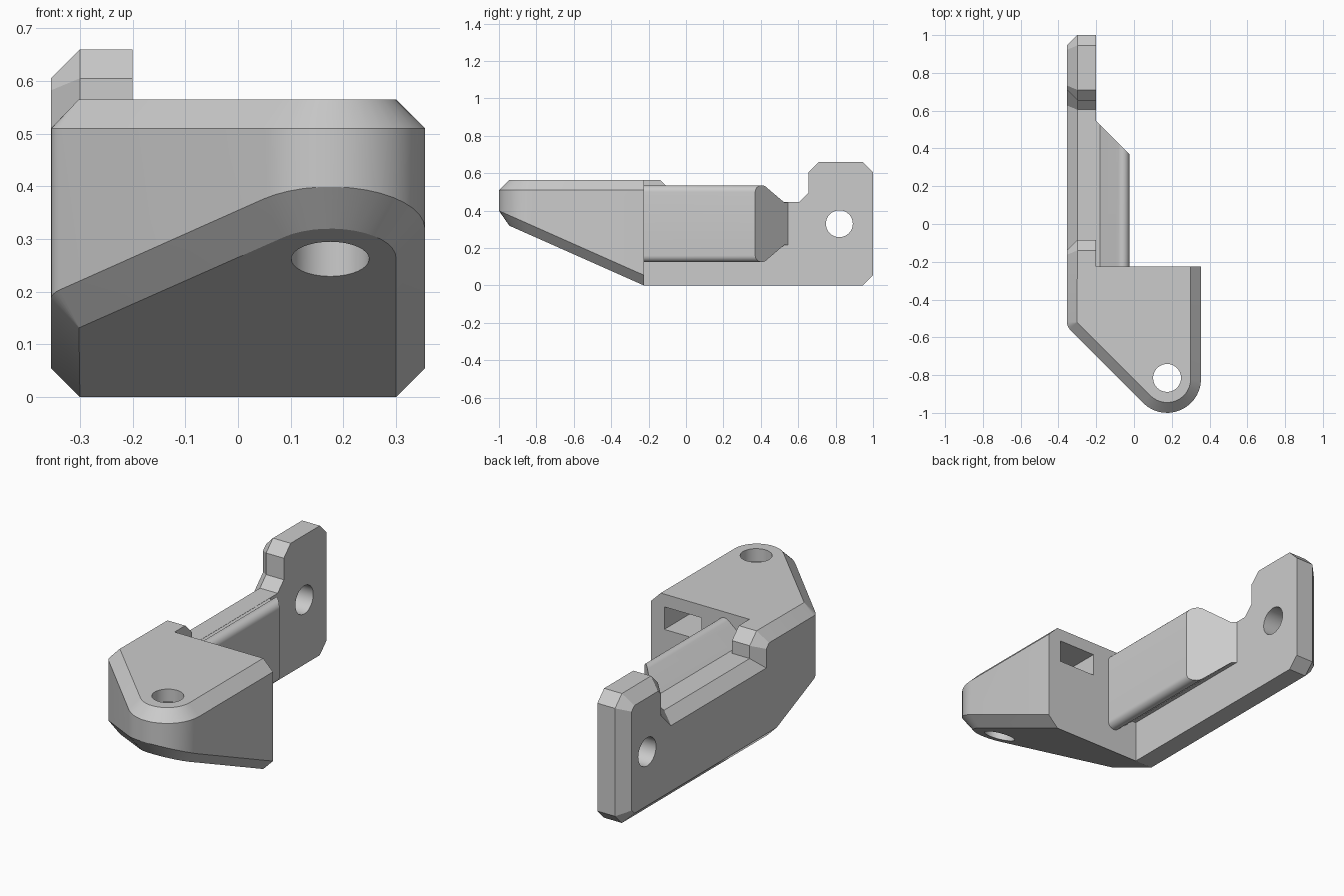
import bpy, bmesh
from math import sin, cos, radians
from mathutils import Vector

if "Cube" in bpy.data.objects:
    bpy.data.objects.remove(bpy.data.objects["Cube"])

C = 0.055          # edge chamfer
BACK = -0.225      # rear face of the corner block
TOP = 0.565


def loft(name, rings):
    """Closed solid through rings holding equal numbers of points."""
    bm = bmesh.new()
    vs = [[bm.verts.new(p) for p in r] for r in rings]
    n = len(rings[0])
    for a, b in zip(vs, vs[1:]):
        for i in range(n):
            j = (i + 1) % n
            bm.faces.new((a[i], a[j], b[j], b[i]))
    bm.faces.new(vs[0][::-1])
    bm.faces.new(vs[-1])
    bmesh.ops.recalc_face_normals(bm, faces=bm.faces)
    me = bpy.data.meshes.new(name)
    bm.to_mesh(me)
    bm.free()
    ob = bpy.data.objects.new(name, me)
    bpy.context.collection.objects.link(ob)
    return ob


def arc(cx, cy, r, a0, a1, n):
    return [(cx + r * cos(radians(a0 + (a1 - a0) * i / n)),
             cy + r * sin(radians(a0 + (a1 - a0) * i / n))) for i in range(n + 1)]


def inset(pts, dists):
    """Mitred inset of a counter-clockwise outline; dists[i] is for edge i -> i+1."""
    out, n = [], len(pts)
    P = [Vector(p) for p in pts]
    for i in range(n):
        d0 = (P[i] - P[i - 1]).normalized()
        d1 = (P[(i + 1) % n] - P[i]).normalized()
        n0, n1 = Vector((-d0.y, d0.x)), Vector((-d1.y, d1.x))
        a, b = dists[i - 1], dists[i]
        det = n0.x * n1.y - n0.y * n1.x
        out.append((P[i].x + (a * n1.y - b * n0.y) / det,
                    P[i].y + (b * n0.x - a * n1.x) / det))
    return out


def combine(target, tool, op):
    m = target.modifiers.new(op.lower(), 'BOOLEAN')
    m.operation, m.solver, m.object = op, 'EXACT', tool
    bpy.context.view_layer.objects.active = target
    bpy.ops.object.modifier_apply(modifier=m.name)
    bpy.data.objects.remove(tool)


# Corner block: rounded plan outline, chamfered rim, sloping underside
def plan(c):
    return ([(-0.355 + c, BACK)] + arc(-0.3, -0.52, 0.057 - c - 0.002 * (c == 0), 180, 225, 4)
            + arc(0.175, -0.82, 0.18 - c, 225, 360, 14) + [(0.355 - c, BACK)])


def slope(y):
    return (BACK - y) * 0.444


outer, inner = plan(0), plan(C)
bracket = loft("bracket", [
    [(x, y, slope(y)) for x, y in inner],
    [(x, y, slope(y) + C) for x, y in outer],
    [(x, y, TOP - C) for x, y in outer],
    [(x, y, TOP) for x, y in inner]])

# Side plate: stepped side profile, chamfered on its outer face only
side = [(BACK, 0), (0.945, 0), (1, C), (1, 0.605), (0.945, 0.66), (0.71, 0.66),
        (0.655, 0.605), (0.655, 0.495), (0.605, 0.445), (-0.085, 0.445),
        (-0.085, 0.51), (-0.14, TOP), (BACK, TOP)]
small = inset(side, [C] * (len(side) - 1) + [0])
plate = loft("side_plate", [[(-0.2, y, z) for y, z in side],
                            [(-0.3, y, z) for y, z in side],
                            [(-0.355, y, z) for y, z in small]])

# Dovetail rail with rounded lips and a mitred end
half = [(-0.25, 0.114), (-0.18, 0.114)] + arc(-0.06, 0.17, 0.035, 128, 0, 10)
section = half + [(x, -z) for x, z in half[::-1]]
rail = loft("rail", [[(x, -0.3, 0.33 + z) for x, z in section],
                     [(x, 0.345 - x, 0.33 + z) for x, z in section]])

combine(bracket, plate, 'UNION')
combine(bracket, rail, 'UNION')

# Bolt holes and the nut slot in the rear face of the block
hole = arc(0.175, -0.815, 0.074, 0, 348.75, 31)
combine(bracket, loft("vertical_hole", [[(x, y, z) for x, y in hole] for z in (-0.1, 0.8)]), 'DIFFERENCE')
hole = arc(0.82, 0.33, 0.072, 0, 348.75, 31)
combine(bracket, loft("cross_hole", [[(x, y, z) for y, z in hole] for x in (-0.5, 0)]), 'DIFFERENCE')
slot = [(0.07, 0.385), (0.28, 0.385), (0.28, 0.5), (0.07, 0.5)]
combine(bracket, loft("nut_slot", [[(x, y, z) for x, z in slot] for y in (-0.91, -0.1)]), 'DIFFERENCE')

bpy.ops.object.select_all(action='DESELECT')
bracket.select_set(True)
bpy.context.view_layer.objects.active = bracket
bpy.ops.object.shade_smooth_by_angle(angle=radians(20))
